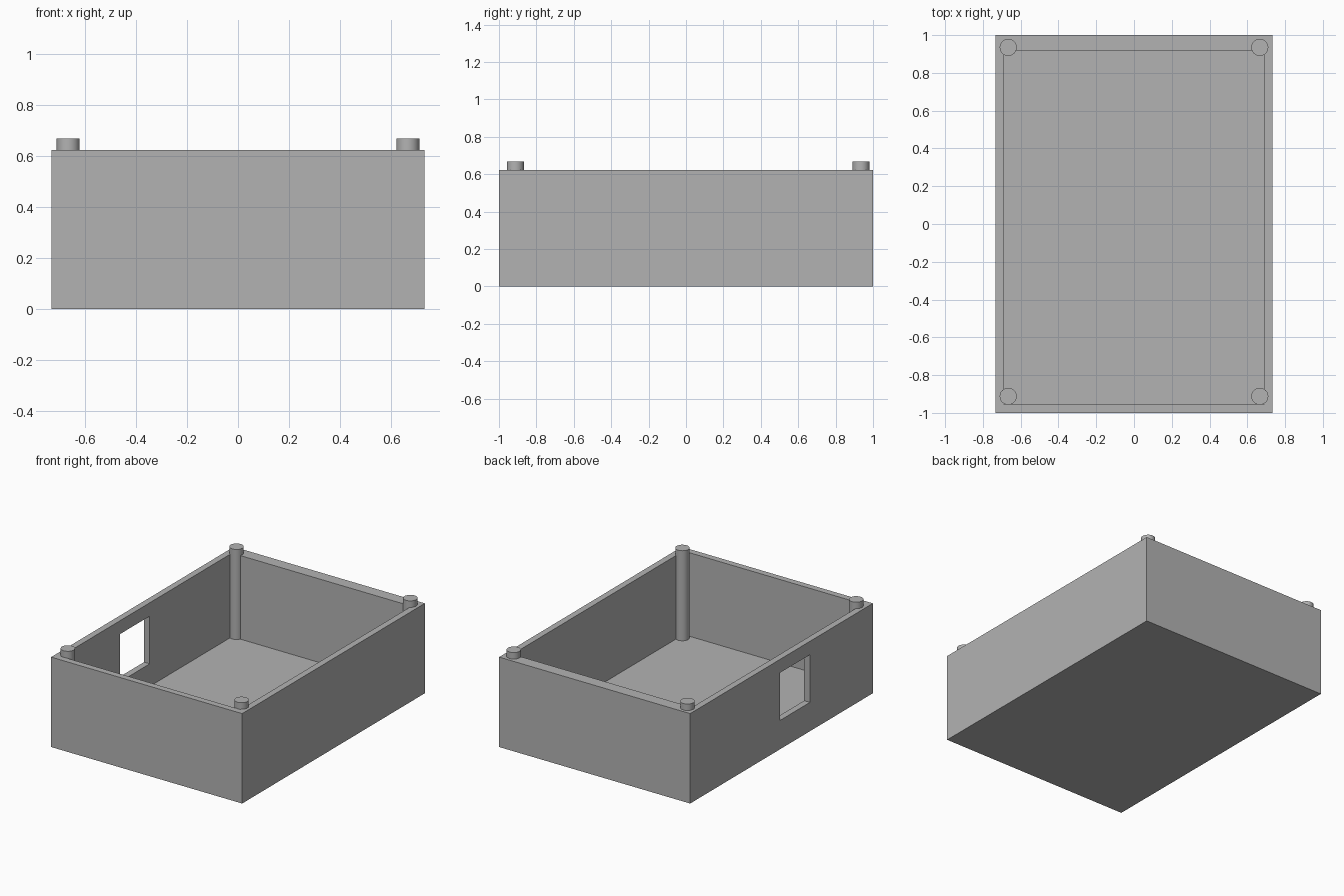
import bpy
import bmesh
from mathutils import Matrix, Vector

cube = bpy.data.objects.get("Cube")
if cube:
    bpy.data.objects.remove(cube, do_unlink=True)

# Single plain grey material
grey = bpy.data.materials.new("light_grey")
grey.use_nodes = True
COLOUR = (0.45, 0.45, 0.45, 1)
grey.diffuse_color = COLOUR
grey.node_tree.nodes["Principled BSDF"].inputs["Base Color"].default_value = COLOUR


def add_object(name, bm):
    mesh = bpy.data.meshes.new(name)
    bm.to_mesh(mesh)
    bm.free()
    mesh.materials.append(grey)
    obj = bpy.data.objects.new(name, mesh)
    bpy.context.scene.collection.objects.link(obj)
    return obj


def box(name, low, high):
    low, high = Vector(low), Vector(high)
    size = high - low
    bm = bmesh.new()
    bmesh.ops.create_cube(bm, size=1, matrix=Matrix.Translation((low + high) / 2)
                          @ Matrix.Diagonal((*size, 1)))
    return add_object(name, bm)


def post(name, x, y, bottom, top, radius):
    bm = bmesh.new()
    bmesh.ops.create_cone(bm, cap_ends=True, segments=48, radius1=radius,
                          radius2=radius, depth=top - bottom,
                          matrix=Matrix.Translation((x, y, (bottom + top) / 2)))
    # Round the sides only, keeping the end caps flat
    for face in bm.faces:
        face.smooth = len(face.verts) == 4
    for edge in bm.edges:
        edge.smooth = all(len(f.verts) == 4 for f in edge.link_faces)
    return add_object(name, bm)


HALF_X, HEIGHT, WALL = 0.732, 0.623, 0.044
INNER_X = HALF_X - WALL

# Open tray with a thicker back wall and a window in the right wall
tray = box("tray", (-HALF_X, -1, 0), (HALF_X, 1, HEIGHT))
cutters = [
    box("cavity_cutter", (-INNER_X, -1 + WALL, WALL), (INNER_X, 0.917, 1)),
    box("window_cutter", (-0.9, -0.311, 0.2), (-0.6, 0.016, 0.53)),
]
for cutter in cutters:
    cutter.hide_render = True
    cutter.hide_viewport = True
    cutter.display_type = "WIRE"
    cut = tray.modifiers.new(cutter.name, "BOOLEAN")
    cut.operation = "DIFFERENCE"
    cut.solver = "EXACT"
    cut.object = cutter

# Apply the cuts, then discard the cutters
graph = bpy.context.evaluated_depsgraph_get()
cut_mesh = bpy.data.meshes.new_from_object(tray.evaluated_get(graph))
tray.modifiers.clear()
tray.data = cut_mesh
for cutter in cutters:
    bpy.data.objects.remove(cutter, do_unlink=True)

# Corner posts rising from the floor to just above the rim
for side, x in (("right", -0.666), ("left", 0.666)):
    for end, y in (("front", -0.912), ("back", 0.935)):
        post(f"{end}_{side}_post", x, y, WALL / 2, 0.668, 0.045)
